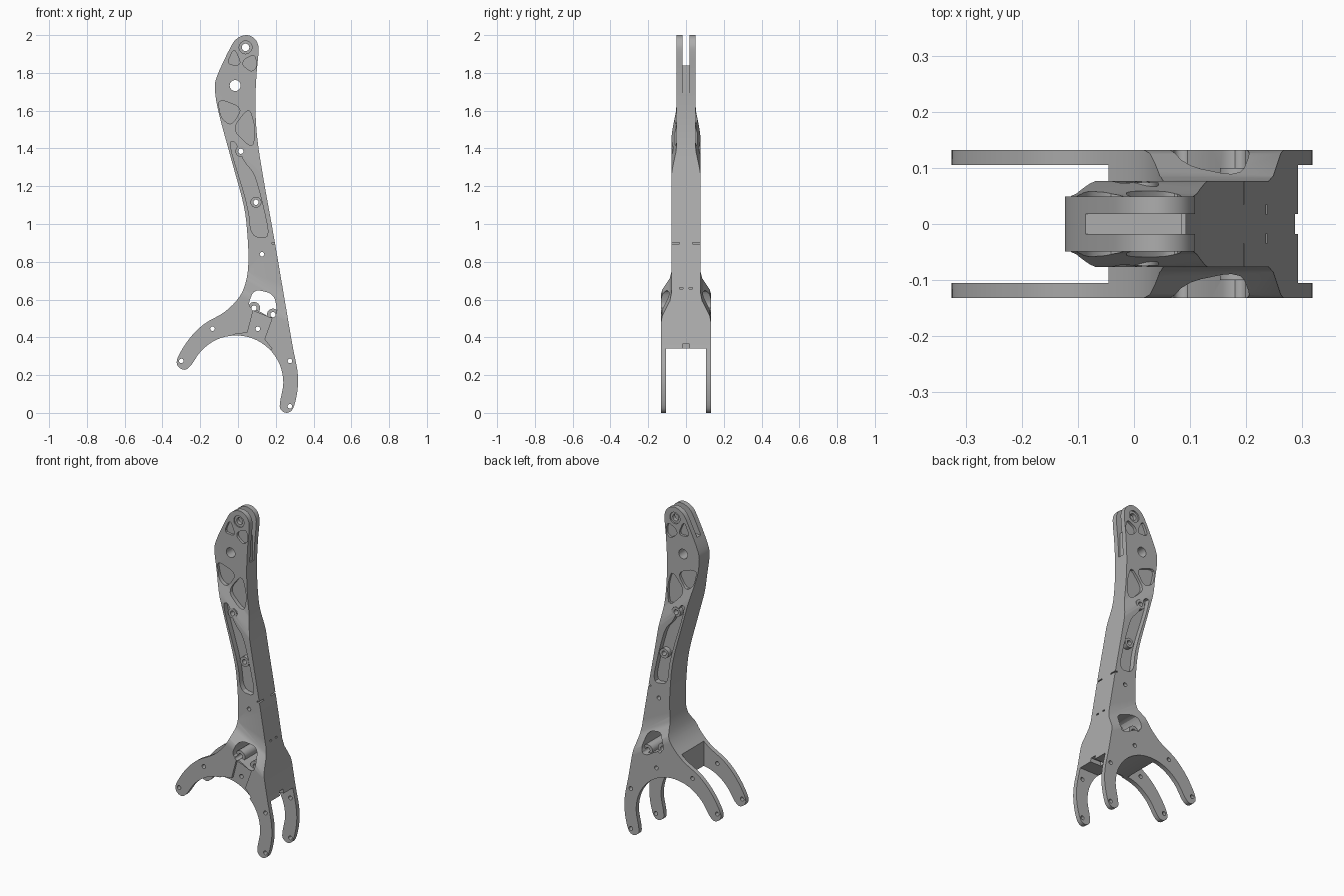
import bpy, bmesh
from math import sin, cos, tau

if "Cube" in bpy.data.objects:
    bpy.data.objects.remove(bpy.data.objects["Cube"], do_unlink=True)

grey = bpy.data.materials.new("matte grey")
grey.use_nodes = True
grey.diffuse_color = (0.42, 0.42, 0.42, 1)
grey.node_tree.nodes["Principled BSDF"].inputs["Base Color"].default_value = grey.diffuse_color


def loft(name, first, last):
    """Closed solid between two matching loops of points."""
    bm = bmesh.new()
    a = [bm.verts.new(p) for p in first]
    b = [bm.verts.new(p) for p in last]
    count = len(a)
    bm.faces.new(a)
    bm.faces.new(list(reversed(b)))
    for i in range(count):
        j = (i + 1) % count
        bm.faces.new((a[j], a[i], b[i], b[j]))
    bmesh.ops.recalc_face_normals(bm, faces=bm.faces)
    mesh = bpy.data.meshes.new(name)
    bm.to_mesh(mesh)
    bm.free()
    obj = bpy.data.objects.new(name, mesh)
    bpy.context.collection.objects.link(obj)
    mesh.materials.append(grey)
    return obj


def prism(name, outline, y0, y1):
    return loft(name, [(x, y0, z) for x, z in outline], [(x, y1, z) for x, z in outline])


def rect(x0, x1, z0, z1):
    return [(x0, z0), (x1, z0), (x1, z1), (x0, z1)]


def disc(centre, radius, sides=24):
    return [(centre[0] + radius * cos(tau * i / sides),
             centre[1] + radius * sin(tau * i / sides)) for i in range(sides)]


def soften(points, rounds=2):
    """Round the corners by cutting them repeatedly."""
    for _ in range(rounds):
        result = []
        for i, p in enumerate(points):
            q = points[(i + 1) % len(points)]
            for t in (0.2, 0.8):
                result.append(tuple(u + (v - u) * t for u, v in zip(p, q)))
        points = result
    return points


def spline(points, steps=4):
    """Smooth closed curve through the points."""
    result, count = [], len(points)
    for i in range(count):
        a, b, c, d = (points[(i + k - 1) % count] for k in range(4))
        for s in range(steps):
            t = s / steps
            result.append(tuple(
                0.5 * (2 * q + (r - p) * t + (2 * p - 5 * q + 4 * r - w) * t * t
                       + (3 * q - p - 3 * r + w) * t ** 3)
                for p, q, r, w in zip(a, b, c, d)))
    return result


def combine(body, tool, operation="DIFFERENCE"):
    bpy.context.view_layer.objects.active = body
    mod = body.modifiers.new("shape", "BOOLEAN")
    mod.operation = operation
    mod.solver = "EXACT"
    mod.object = tool
    bpy.ops.object.modifier_apply(modifier=mod.name)
    bpy.data.objects.remove(tool, do_unlink=True)


# Side outline of the whole leg: head, shank and two curved prongs
upper_left = [(0.04, 2), (-0.01, 1.978), (-0.045, 1.925), (-0.11, 1.785), (-0.122, 1.71),
              (-0.1, 1.58), (-0.035, 1.34), (0.03, 1.1), (0.05, 0.94), (0.055, 0.8),
              (0.043, 0.7), (0.008, 0.615), (-0.07, 0.535)]
left_prong = [(-0.18, 0.47), (-0.26, 0.39), (-0.318, 0.295), (-0.32, 0.25), (-0.285, 0.228),
              (-0.25, 0.25)]
arch = [(-0.01 + 0.25 * cos(a), 0.16 + 0.25 * sin(a)) for a in (2.4, 2, 1.6, 1.2, 0.8, 0.4, 0)]
right_prong = [(0.223, 0.06), (0.225, 0.02), (0.258, 0), (0.292, 0.025), (0.315, 0.12),
               (0.315, 0.22), (0.288, 0.36)]
upper_right = [(0.245, 0.61), (0.193, 0.915), (0.14, 1.21), (0.103, 1.445), (0.092, 1.63),
               (0.098, 1.79), (0.108, 1.9), (0.106, 1.95), (0.083, 1.986)]
leg = prism("leg_frame", spline(upper_left + left_prong + arch + right_prong + upper_right),
            -0.2, 0.2)

# Thickness along the height: half width, height, slant of the bend
steps = [(0.132, -0.1, 0), (0.132, 0.64, 0.6), (0.126, 0.67, 0.6), (0.086, 0.74, 0.6),
         (0.077, 0.78, 0.6), (0.077, 1.39, 1), (0.072, 1.42, 1), (0.054, 1.49, 1),
         (0.049, 1.53, 1), (0.049, 2.6, 0)]
ends = []
for x in (-0.45, 0.45):
    side = [(x, w, z - k * x) for w, z, k in steps]
    ends.append(side + [(x, -w, z) for x, w, z in reversed(side)])
combine(leg, loft("thickness", *ends), "INTERSECT")

# Open space between the paired prongs, and the notch above it
combine(leg, prism("prong_gap", rect(-0.5, 0.5, -0.1, 0.34), -0.105, 0.105))
combine(leg, prism("left_gap", rect(-0.5, -0.045, 0.2, 0.7), -0.105, 0.105))
combine(leg, prism("notch", rect(0.22, 0.4, 0.3, 0.365), -0.018, 0.018))

# Slot through the head and along its edge
combine(leg, prism("head_slot", rect(-0.3, 0.3, 1.84, 2.1), -0.018, 0.018))
combine(leg, prism("edge_slot", rect(0.085, 0.3, 1.69, 1.9), -0.018, 0.018))

# Pockets sunk into both faces: floor height and outline
pockets = [
    (0.034, [(-0.06, 1.845), (-0.02, 1.935), (0.02, 1.84)]),
    (0.034, [(0.03, 1.87), (0.09, 1.9), (0.1, 1.83), (0.07, 1.805), (0.025, 1.84)]),
    (0.034, [(-0.108, 1.665), (0.025, 1.615), (-0.035, 1.52), (-0.09, 1.56)]),
    (0.034, [(-0.03, 1.505), (0.06, 1.62), (0.09, 1.51), (0.082, 1.415), (0.05, 1.42)]),
    (0.045, [(-0.05, 1.43), (-0.015, 1.44), (0.03, 1.33), (0.085, 1.27), (0.125, 1.13),
             (0.17, 0.925), (0.07, 0.935), (0.055, 1.09)]),
]
shank_bosses = [(0.015, 1.385), (0.095, 1.115)]
window_bosses = [(0.085, 0.555), (0.185, 0.52)]
for side in (-1, 1):
    for floor, outline in pockets:
        combine(leg, prism("pocket", soften(outline), side * floor, side * 0.3))
    for centre in shank_bosses:
        combine(leg, prism("boss", disc(centre, 0.029), side * 0.03, side * 0.074), "UNION")

# Recessed panel on the front only
panel = [(0.08, 0.54), (0.18, 0.5), (0.14, 0.39), (0.18, 0.34), (0.1, 0.3), (-0.03, 0.38),
         (-0.025, 0.415), (0.05, 0.425)]
combine(leg, prism("panel", panel, -0.3, -0.117))

# Window through the body with its two bosses
window = [(0.085, 0.655), (0.19, 0.63), (0.21, 0.53), (0.175, 0.5), (0.12, 0.535), (0.05, 0.565)]
combine(leg, prism("window", soften(window), -0.3, 0.3))
for centre in window_bosses:
    combine(leg, prism("boss", disc(centre, 0.032), -0.1, 0.1), "UNION")

# Drilled holes, with wider seats around the top pivot
holes = [((0.04, 1.935), 0.02), ((-0.015, 1.733), 0.029), ((0.127, 0.84), 0.012)]
holes += [(c, 0.012) for c in ((-0.135, 0.445), (0.105, 0.445), (-0.3, 0.275),
                               (0.275, 0.275), (0.275, 0.035))]
holes += [(c, 0.014) for c in shank_bosses + window_bosses]
for centre, radius in holes:
    combine(leg, prism("hole", disc(centre, radius), -0.3, 0.3))
for side in (-1, 1):
    combine(leg, prism("pivot_seat", disc((0.04, 1.935), 0.034), side * 0.041, side * 0.3))
    # Thin slits in the right edge
    combine(leg, prism("long_slit", rect(0.18, 0.3, 0.895, 0.903), side * 0.035, side * 0.2))
    combine(leg, prism("short_slit", rect(0.225, 0.3, 0.655, 0.665), side * 0.017, side * 0.035))

# Smooth curves, sharp edges
bpy.ops.object.select_all(action="DESELECT")
leg.select_set(True)
bpy.context.view_layer.objects.active = leg
bpy.ops.object.shade_smooth_by_angle(angle=0.5)
